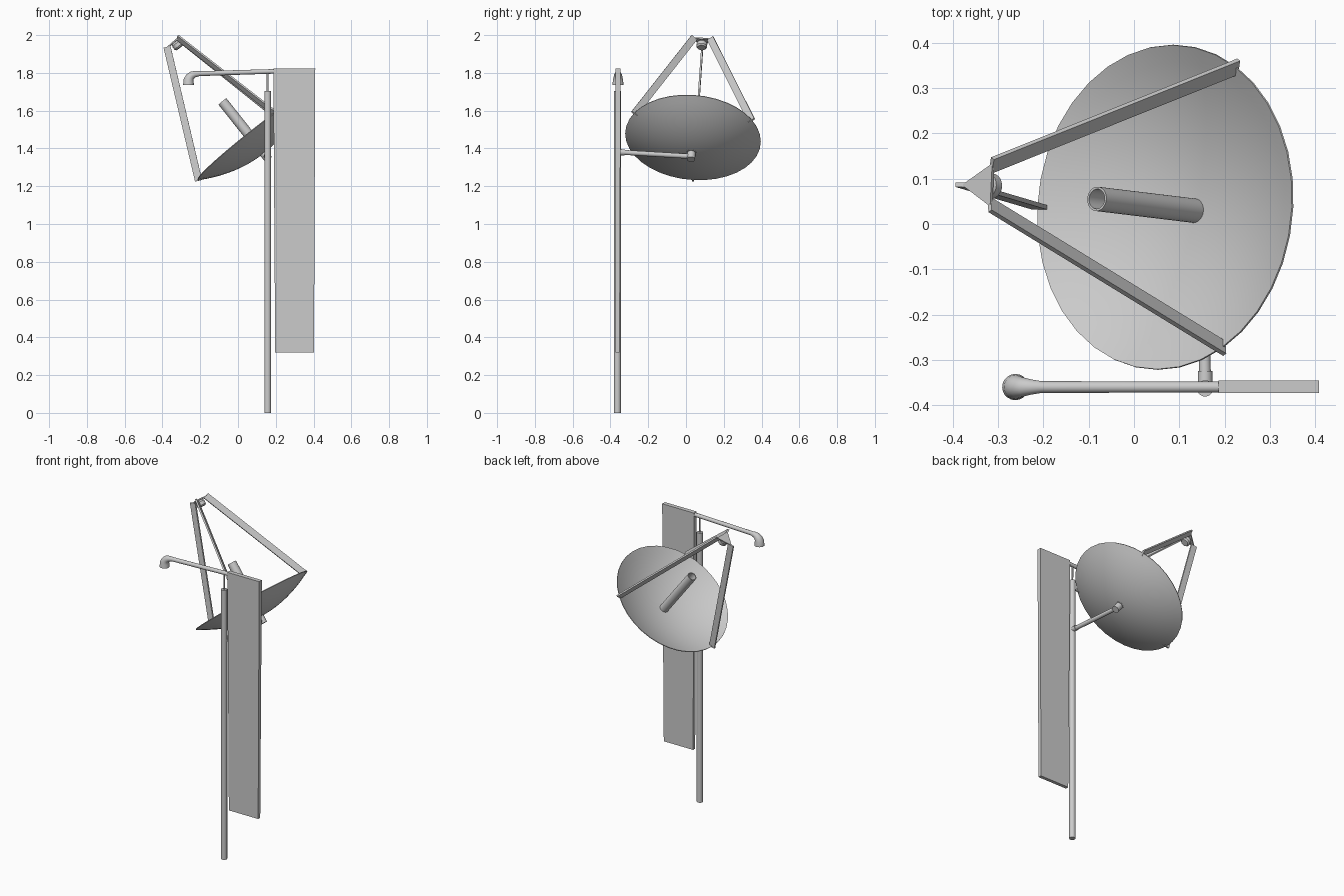
import bpy, bmesh
from math import pi, cos, sin
from mathutils import Vector, Matrix

if "Cube" in bpy.data.objects:
    bpy.data.objects.remove(bpy.data.objects["Cube"])

# Dish frame: local x points to the low side of the rim, local z is the dish axis
axis = Vector((-0.62, 0.075, 0.78)).normalized()
low = Vector((-0.775, 0.0, -0.63))
low = (low - axis * low.dot(axis)).normalized()
side = axis.cross(low)
CENTRE = Vector((0.07, 0.037, 1.457))
DISH = Matrix.Translation(CENTRE) @ Matrix((low, side, axis)).transposed().to_4x4()
R, DEPTH = 0.36, 0.105


def make(name, bm, matrix=None, smooth=True):
    bmesh.ops.recalc_face_normals(bm, faces=bm.faces)
    me = bpy.data.meshes.new(name)
    bm.to_mesh(me)
    bm.free()
    ob = bpy.data.objects.new(name, me)
    bpy.context.collection.objects.link(ob)
    if matrix:
        ob.matrix_world = matrix
    if smooth:
        bpy.ops.object.select_all(action='DESELECT')
        ob.select_set(True)
        bpy.context.view_layer.objects.active = ob
        bpy.ops.object.shade_smooth_by_angle()
    return ob


def lathe(name, profile, matrix=None, n=32):
    """Revolve (radius, height) points about local z; radius 0 closes."""
    bm = bmesh.new()
    vs = [bm.verts.new((r, 0, z)) for r, z in profile]
    es = [bm.edges.new(p) for p in zip(vs, vs[1:])]
    bmesh.ops.spin(bm, geom=vs + es, cent=(0, 0, 0), axis=(0, 0, 1),
                   angle=2 * pi, steps=n, use_merge=True)
    bmesh.ops.remove_doubles(bm, verts=bm.verts, dist=1e-5)
    return make(name, bm, matrix)


def rod(name, a, b, r, r2=None, n=20):
    a, b = Vector(a), Vector(b)
    d = b - a
    m = Matrix.Translation(a) @ d.to_track_quat('Z', 'Y').to_matrix().to_4x4()
    r2 = r if r2 is None else r2
    return lathe(name, [(0, 0), (r, 0), (r2, d.length), (0, d.length)], m, n)


def tube_path(name, pts, n=20):
    """Sweep rings along (x, z, radius, tilt) stations in the y = const plane."""
    bm = bmesh.new()
    rings = []
    for x, z, r, t in pts:
        rings.append([bm.verts.new((x + r * cos(a) * sin(t), -0.36 + r * sin(a),
                                    z + r * cos(a) * cos(t)))
                      for a in (2 * pi * i / n for i in range(n))])
    for p, q in zip(rings, rings[1:]):
        for i in range(n):
            bm.faces.new((p[i], p[(i + 1) % n], q[(i + 1) % n], q[i]))
    bm.faces.new(rings[0])
    bm.faces.new(rings[-1])
    return make(name, bm)


# Post with thin rod on top
rod("post", (0.157, -0.363, 0), (0.157, -0.363, 1.705), 0.018)
rod("post_top_rod", (0.157, -0.363, 1.70), (0.157, -0.361, 1.80), 0.005, n=12)

# Hanging panel, slightly narrower at the bottom
bm = bmesh.new()
lo = [bm.verts.new((x, y, 0.32)) for x, y in
      ((0.197, -0.373), (0.402, -0.373), (0.402, -0.352), (0.197, -0.352))]
hi = [bm.verts.new((x, y, 1.823)) for x, y in
      ((0.187, -0.373), (0.409, -0.373), (0.409, -0.346), (0.187, -0.346))]
bm.faces.new(lo)
bm.faces.new(hi)
for i in range(4):
    bm.faces.new((lo[i], lo[(i + 1) % 4], hi[(i + 1) % 4], hi[i]))
make("panel", bm, smooth=False)

# Overhead arm ending in a flared downward elbow
tube_path("lamp_arm", [
    (0.188, 1.808, 0.012, 0), (-0.205, 1.796, 0.013, 0), (-0.228, 1.793, 0.017, -0.1),
    (-0.244, 1.787, 0.021, -0.45), (-0.255, 1.776, 0.024, -0.9),
    (-0.261, 1.762, 0.027, -1.3), (-0.262, 1.735, 0.029, -pi / 2)])

# Dish bowl: paraboloid shell
prof = [(R * i / 10, -DEPTH * (1 - (i / 10) ** 2)) for i in range(11)]
prof += [(r * 0.997, z + 0.004) for r, z in reversed(prof)]
lathe("dish", prof, DISH, 36)

# Hollow feed tube
lathe("feed_tube", [(0, -DEPTH), (0.027, -DEPTH), (0.027, 0.245), (0.022, 0.245),
                    (0.022, -0.05), (0, -0.05)], DISH, 24)

# Three flat struts from the rim to the apex
base, tip = Vector((R, 0, -0.005)), Vector((0.05, 0, 0.655))
along = (tip - base).normalized()
across = Vector((along.z, 0, -along.x))
bar = Matrix((across, Vector((0, 1, 0)), along)).transposed().to_4x4()
for k in range(3):
    bm = bmesh.new()
    bmesh.ops.create_cube(bm, size=1)
    bmesh.ops.scale(bm, vec=(0.038, 0.01, (tip - base).length), verts=bm.verts)
    make(f"strut_{k + 1}", bm, DISH @ Matrix.Rotation(2 * pi * k / 3, 4, 'Z')
         @ Matrix.Translation((base + tip) / 2) @ bar, smooth=False)

# Apex plate and small receiver below it
bm = bmesh.new()
bmesh.ops.create_cone(bm, cap_ends=True, segments=3, radius1=0.055, radius2=0.055, depth=0.008)
first = max(bm.verts, key=lambda v: v.co.x)
turn = -first.co.xy.to_3d().to_2d().angle_signed(Vector((1, 0)))
bmesh.ops.rotate(bm, verts=bm.verts, cent=(0, 0, 0), matrix=Matrix.Rotation(turn, 3, 'Z'))
make("apex_plate", bm, DISH @ Matrix.Translation((0, 0, 0.652)), smooth=False)
lathe("receiver", [(0, 0.61), (0.022, 0.61), (0.028, 0.618), (0.028, 0.638), (0.018, 0.652),
                   (0, 0.652)], DISH, 20)

# Mount: collar on post, side arm, knuckle behind the dish
hub = DISH @ Vector((0, 0, -DEPTH - 0.022))
rod("mount_collar", (0.157, -0.363, 1.381), (0.157, -0.325, 1.379), 0.016)
rod("mount_arm", (0.157, -0.345, 1.38), hub, 0.013)
rod("mount_knuckle", DISH @ Vector((0, 0, -DEPTH + 0.005)),
    DISH @ Vector((0, 0, -DEPTH - 0.042)), 0.022)
